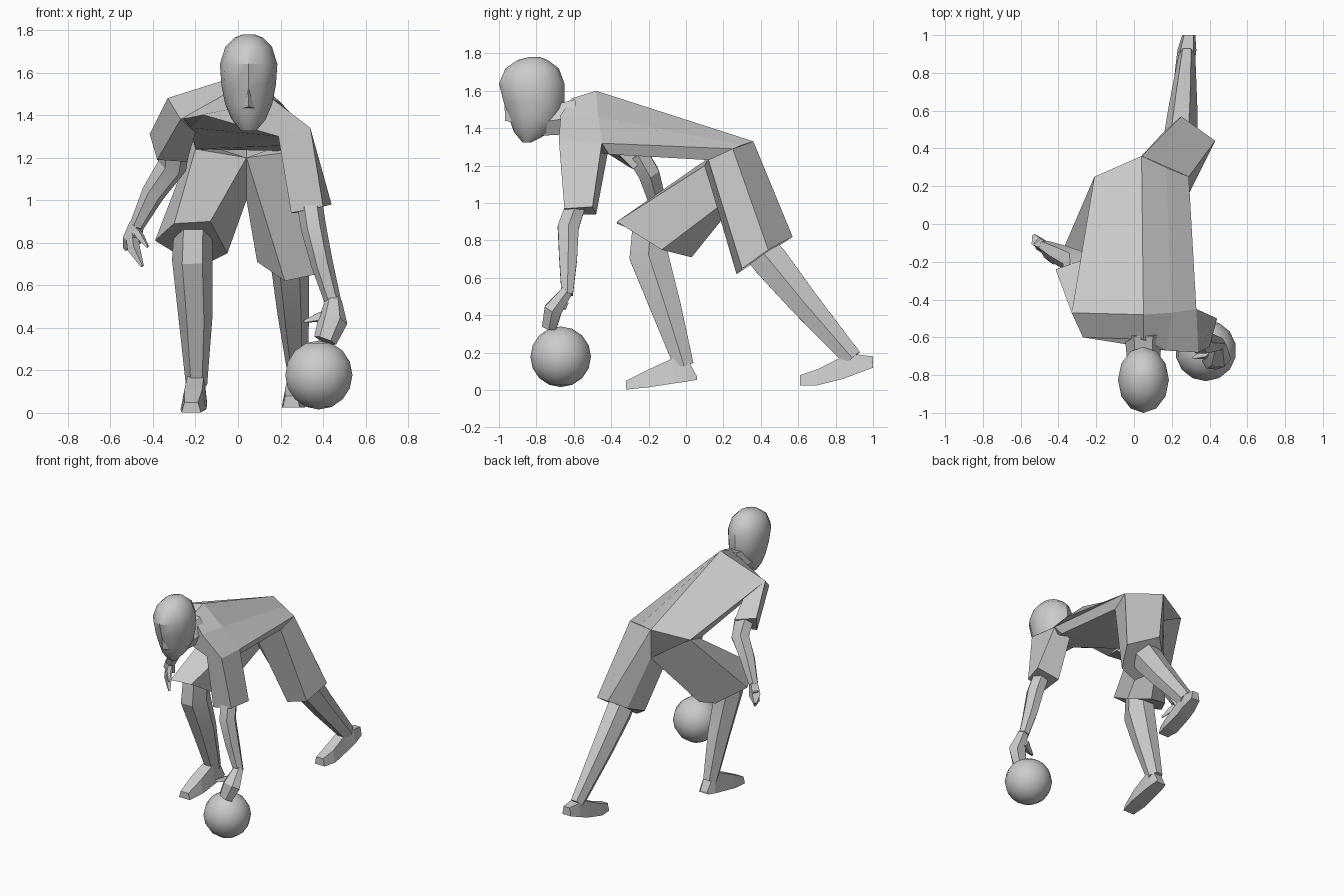
import bpy
import bmesh
import math
from mathutils import Vector

starter = bpy.data.objects.get("Cube")
if starter:
    bpy.data.objects.remove(starter, do_unlink=True)

clay = bpy.data.materials.new("clay_grey")
clay.use_nodes = True
grey = (.6, .6, .6, 1)
clay.diffuse_color = grey
for node in clay.node_tree.nodes:
    if node.type == 'BSDF_PRINCIPLED':
        node.inputs["Base Color"].default_value = grey


def finish(name, bm, smooth_angle=None):
    """Turn a bmesh into a named object with the shared material."""
    bmesh.ops.recalc_face_normals(bm, faces=bm.faces[:])
    mesh = bpy.data.meshes.new(name)
    bm.to_mesh(mesh)
    bm.free()
    mesh.materials.append(clay)
    obj = bpy.data.objects.new(name, mesh)
    bpy.context.collection.objects.link(obj)
    if smooth_angle:
        bpy.ops.object.select_all(action='DESELECT')
        obj.select_set(True)
        bpy.context.view_layer.objects.active = obj
        bpy.ops.object.shade_smooth_by_angle(angle=math.radians(smooth_angle))
    return obj


def loft(name, rings, smooth_angle=None):
    """Skin a list of equal-length point rings and cap both ends."""
    bm = bmesh.new()
    loops = [[bm.verts.new(point) for point in ring] for ring in rings]
    for lower, upper in zip(loops, loops[1:]):
        count = len(lower)
        for i in range(count):
            j = (i + 1) % count
            bm.faces.new((lower[i], lower[j], upper[j], upper[i]))
    bm.faces.new(loops[0])
    bm.faces.new(loops[-1])
    return finish(name, bm, smooth_angle)


def limb(name, stations, sides=6, smooth_angle=25):
    """Tapered tube; each station is (centre, half width, half depth)."""
    centres = [Vector(station[0]) for station in stations]
    rings = []
    for i, (centre, width, depth) in enumerate(stations):
        ahead = centres[min(i + 1, len(centres) - 1)]
        behind = centres[max(i - 1, 0)]
        tangent = (ahead - behind).normalized()
        across = Vector((1, 0, 0))
        across = (across - tangent * tangent.dot(across)).normalized()
        outward = tangent.cross(across)
        ring = []
        for k in range(sides):
            angle = math.tau * k / sides
            ring.append(centres[i] + across * width * math.cos(angle)
                        + outward * depth * math.sin(angle))
        rings.append(ring)
    return loft(name, rings, smooth_angle)


def foot(name, stations):
    """Box-section foot; each station is (x, y, sole, top, half width)."""
    rings = []
    for x, y, sole, top, half in stations:
        inset = half * .7
        rings.append([(x - half, y, sole), (x + half, y, sole),
                      (x + inset, y, top), (x - inset, y, top)])
    return loft(name, rings)


# Shared body landmarks
spine_low = (.04, .36, 1.33)
waist_left = (.29, .25, 1.29)
waist_right = (-.21, .25, 1.28)
belly_left = (.27, .12, 1.23)
belly_right = (-.2, .12, 1.24)
shoulder_left = (.34, -.68, 1.34)
shoulder_right = (-.33, -.47, 1.48)
collar_right = (-.27, -.6, 1.38)
blade_left = (.33, -.45, 1.32)
chest_left = (.19, -.64, 1.3)
chest_right = (-.16, -.6, 1.4)
nape = (.05, -.48, 1.6)

# Shirt body: waist, shoulder blades, collar
loft("shirt_body", [
    [spine_low, waist_right, belly_right, belly_left, waist_left,
     (.17, .3, 1.31)],
    [nape, shoulder_right, (-.22, -.42, 1.34), (.3, -.41, 1.26), blade_left,
     (.2, -.47, 1.46)],
    [(.05, -.61, 1.56), collar_right, chest_right, chest_left, shoulder_left,
     (.17, -.67, 1.47)],
])

# Sleeves
loft("left_sleeve", [
    [shoulder_left, blade_left, (.22, -.42, 1.26), chest_left],
    [(.4, -.65, .97), (.44, -.5, .98), (.27, -.48, .94), (.25, -.65, .94)],
])
loft("right_sleeve", [
    [collar_right, shoulder_right, (-.28, -.28, 1.41), (-.2, -.42, 1.32)],
    [(-.38, -.3, 1.19), (-.415, -.24, 1.31), (-.27, -.19, 1.28),
     (-.24, -.28, 1.18)],
])

# Shorts: both legs share the centre seam
front_seam = (.04, .1, 1.2)
crotch = (.04, .2, 1)
seat = (.04, .36, 1.12)
loft("left_shorts_leg", [
    [spine_low, waist_left, belly_left, front_seam, crotch, seat],
    [(.25, .57, .82), (.43, .44, .75), (.36, .3, .65), (.22, .27, .62),
     (.09, .36, .71), (.15, .48, .76)],
])
loft("right_shorts_leg", [
    [spine_low, waist_right, belly_right, front_seam, crotch, seat],
    [(-.26, .02, .73), (-.39, -.17, .81), (-.3, -.37, .89), (-.13, -.37, .9),
     (-.05, -.13, .75), (-.13, .03, .71)],
])

# Bare legs
limb("left_leg", [
    ((.24, .34, .82), .08, .1), ((.245, .45, .69), .09, .11),
    ((.26, .63, .47), .075, .09), ((.28, .89, .17), .045, .06),
])
limb("right_leg", [
    ((-.21, -.19, .88), .09, .11), ((-.215, -.2, .72), .095, .12),
    ((-.2, -.11, .45), .08, .095), ((-.195, -.01, .13), .05, .06),
])

# Feet, heel to toe
foot("left_foot", [
    (.29, 1, .12, .18, .035), (.28, .92, .09, .19, .05),
    (.27, .84, .06, .18, .05), (.26, .7, .025, .11, .055),
    (.25, .61, .025, .08, .04),
])
foot("right_foot", [
    (-.19, .06, .055, .07, .04), (-.195, 0, .045, .18, .05),
    (-.2, -.07, .035, .17, .055), (-.21, -.2, .015, .11, .06),
    (-.22, -.32, .003, .05, .045),
])

# Arms
limb("left_arm", [
    ((.335, -.585, 1), .06, .06), ((.355, -.63, .87), .06, .065),
    ((.395, -.63, .7), .052, .055), ((.45, -.635, .51), .038, .035),
])
limb("right_arm", [
    ((-.3, -.26, 1.26), .075, .065), ((-.31, -.2, 1.16), .07, .065),
    ((-.4, -.16, 1.03), .055, .055), ((-.475, -.12, .88), .035, .035),
])

# Hands: palm with fingers, plus a tapered thumb
limb("left_hand", [
    ((.45, -.635, .53), .038, .035), ((.445, -.71, .43), .07, .055),
    ((.41, -.73, .34), .055, .045),
], sides=6)
limb("left_thumb", [
    ((.43, -.65, .46), .03, .03), ((.38, -.69, .45), .03, .025),
    ((.31, -.71, .43), .008, .008),
], sides=4)
limb("right_hand", [
    ((-.475, -.12, .89), .035, .03), ((-.5, -.1, .81), .045, .03),
    ((-.53, -.06, .77), .012, .012),
], sides=4)
limb("right_fingers", [
    ((-.5, -.1, .85), .03, .03), ((-.49, -.13, .77), .03, .025),
    ((-.45, -.17, .69), .008, .008),
], sides=4)
limb("right_thumb", [
    ((-.48, -.12, .86), .02, .02), ((-.46, -.17, .83), .02, .02),
    ((-.425, -.21, .78), .007, .007),
], sides=4)

# Head: stacked ovals of (height, face y, back y, half width)
head_rings = []
for height, face, back, half in [
        (1.325, -.875, -.825, .035), (1.38, -.92, -.72, .08),
        (1.45, -.945, -.67, .11), (1.54, -.975, -.65, .128),
        (1.64, -1, -.65, .135), (1.72, -.965, -.68, .11),
        (1.765, -.9, -.74, .065), (1.78, -.84, -.78, .025)]:
    head_rings.append([
        (.05 + half * math.cos(math.tau * k / 12),
         (face + back) / 2 + (back - face) / 2 * math.sin(math.tau * k / 12),
         height) for k in range(12)])
loft("head", head_rings, smooth_angle=35)
loft("nose", [
    [(.035, -.95, 1.54), (.065, -.95, 1.54), (.05, -.97, 1.54)],
    [(.015, -.92, 1.43), (.085, -.92, 1.43), (.05, -.968, 1.44)],
])
limb("neck", [((.05, -.8, 1.43), .08, .08), ((.05, -.58, 1.46), .1, .11)])

# Ball under the left hand
ball = bmesh.new()
bmesh.ops.create_uvsphere(ball, u_segments=14, v_segments=8, radius=.162)
bmesh.ops.translate(ball, verts=ball.verts[:], vec=(.38, -.67, .178))
finish("ball", ball, smooth_angle=40)
